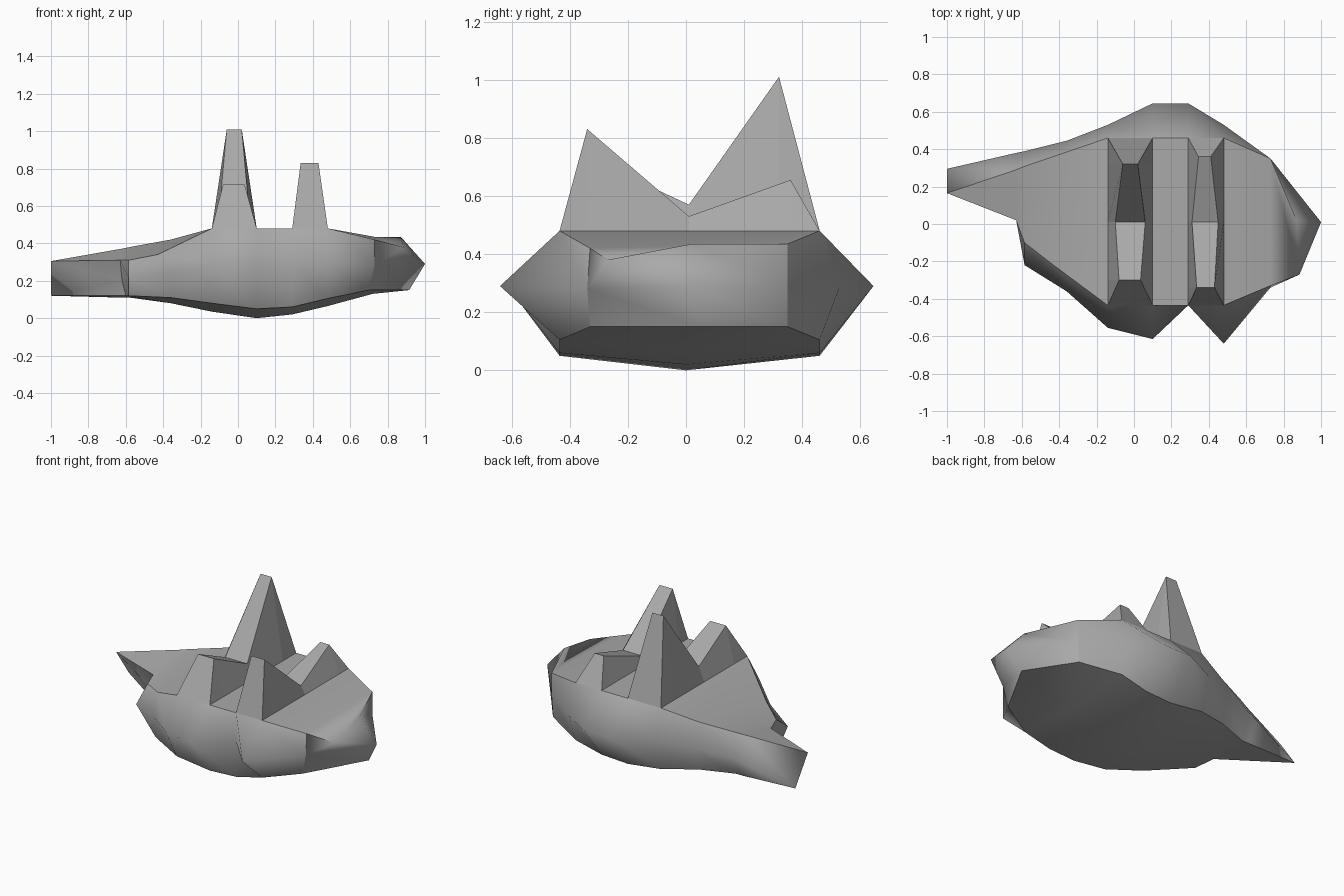
import bpy
import bmesh

if "Cube" in bpy.data.objects:
    bpy.data.objects.remove(bpy.data.objects["Cube"], do_unlink=True)


def make_material(name, value):
    material = bpy.data.materials.new(name)
    material.use_nodes = True
    colour = (value, value, value, 1)
    material.diffuse_color = colour
    shader = material.node_tree.nodes["Principled BSDF"]
    shader.inputs["Base Color"].default_value = colour
    return material


stone = make_material("stone grey", 0.4)


def loft(name, rows, cap, smooth, is_sharp):
    """Skin a series of closed cross-sections, sharing repeated points."""
    bm = bmesh.new()
    shared = {}

    def vert(point):
        if point not in shared:
            shared[point] = bm.verts.new(point)
        return shared[point]

    def face(points):
        corners = list(dict.fromkeys(vert(p) for p in points))
        if len(corners) > 2 and not bm.faces.get(corners):
            bm.faces.new(corners).smooth = smooth

    count = len(rows[0])
    for first, second in zip(rows, rows[1:]):
        for i in range(count):
            j = (i + 1) % count
            face((first[i], first[j], second[j], second[i]))
    for row in (rows[0], rows[-1]):
        face([row[i] for i in cap])

    # Keep the chosen section and lengthwise edges crisp
    for r, row in enumerate(rows):
        for i in range(count):
            links = [(row[(i + 1) % count], r, None)]
            if r + 1 < len(rows):
                links.append((rows[r + 1][i], None, i))
            for other, section_index, line_index in links:
                edge = bm.edges.get((vert(row[i]), vert(other))) if row[i] != other else None
                if edge and is_sharp(section_index, line_index, i):
                    edge.smooth = False

    bmesh.ops.recalc_face_normals(bm, faces=bm.faces[:])
    mesh = bpy.data.meshes.new(name)
    bm.to_mesh(mesh)
    bm.free()
    mesh.materials.append(stone)
    obj = bpy.data.objects.new(name, mesh)
    bpy.context.collection.objects.link(obj)
    return obj


FRONT, BACK, DECK = -0.435, 0.46, 0.48


def hull_section(x, front_y, back_y, edge_z, keel_z):
    """Regular middle section: deck rim, flank, bottom rim, keel and back again."""
    return [(x, FRONT, DECK), (x, front_y, 0.29), (x, FRONT, edge_z),
            (x, 0, keel_z),
            (x, BACK, edge_z), (x, back_y, 0.29), (x, BACK, DECK)]


# Tail: a slanting edge, then the notch where it meets the body
tail_top, tail_low = (-1, 0.165, 0.305), (-1, 0.295, 0.12)
tail = [tail_top] + [tail_low] * 5 + [tail_top]
notch = [(-0.63, 0.02, 0.31), (-0.62, 0.02, 0.2), (-0.6, 0.02, 0.12),
         (-0.6, 0.1, 0.11),
         (-0.63, 0.31, 0.11), (-0.63, 0.38, 0.24), (-0.63, 0.29, 0.37)]
shoulder = [(-0.585, -0.1, 0.31), (-0.585, -0.22, 0.22), (-0.585, -0.13, 0.12),
            (-0.58, 0.05, 0.11),
            (-0.58, 0.31, 0.11), (-0.58, 0.39, 0.25), (-0.58, 0.31, 0.38)]
waist = [(-0.43, -0.22, 0.34), (-0.36, -0.36, 0.25), (-0.36, -0.34, 0.11),
         (-0.36, 0, 0.08),
         (-0.36, 0.39, 0.11), (-0.36, 0.445, 0.27), (-0.36, 0.385, 0.42)]

# Blunt nose at the other end
cheek = [(0.73, -0.33, 0.42), (0.73, -0.34, 0.28), (0.7, -0.33, 0.15),
         (0.72, 0, 0.13),
         (0.72, 0.35, 0.15), (0.73, 0.35, 0.29), (0.73, 0.35, 0.435)]
tip, chin = (1, 0.01, 0.29), (0.915, 0.05, 0.15)
nose = [(0.885, -0.27, 0.38), tip, chin, chin, chin, tip, (0.87, 0.02, 0.435)]

sections = [
    tail, notch, shoulder, waist,
    hull_section(-0.14, -0.555, 0.53, 0.08, 0.035),
    hull_section(0.1, -0.615, 0.645, 0.05, 0),
    hull_section(0.29, -0.435, 0.645, 0.06, 0.02),
    hull_section(0.48, -0.64, 0.53, 0.105, 0.065),
    cheek, nose,
]


def hull_sharp(section, line, i):
    if line is not None:
        return line in (0, 2, 4, 6)          # deck and bottom rims
    if section in (1, 2):
        return i in (0, 1)                   # notch walls
    return section == len(sections) - 2 and i in (0, 1, 4, 5)


loft("rock_hull", sections, (0, 1, 6), True, hull_sharp)


def spiked_ridge(name, left, right, crest):
    """Ridge across the deck; crest holds left x, right x, y and height."""
    rows = [[(left, FRONT, DECK), (left, FRONT, DECK),
             (right, FRONT, DECK), (right, FRONT, DECK)]]
    for top_left, top_right, y, z in crest:
        rows.append([(left, y, DECK), (top_left, y, z),
                     (top_right, y, z), (right, y, DECK)])
    rows.append([(left, BACK, DECK), (left, BACK, DECK),
                 (right, BACK, DECK), (right, BACK, DECK)])
    return loft(name, rows, (0, 1, 2, 3), False, lambda *args: True)


# Two ridges, each rising to a spike at both ends
spiked_ridge("tall_ridge", -0.14, 0.1, [
    (-0.08, 0.035, -0.3, 0.715), (-0.1, 0.06, 0.01, 0.57), (-0.06, 0.02, 0.32, 1.01)])
spiked_ridge("short_ridge", 0.29, 0.48, [
    (0.335, 0.43, -0.34, 0.83), (0.31, 0.45, 0.01, 0.53), (0.345, 0.41, 0.36, 0.655)])
